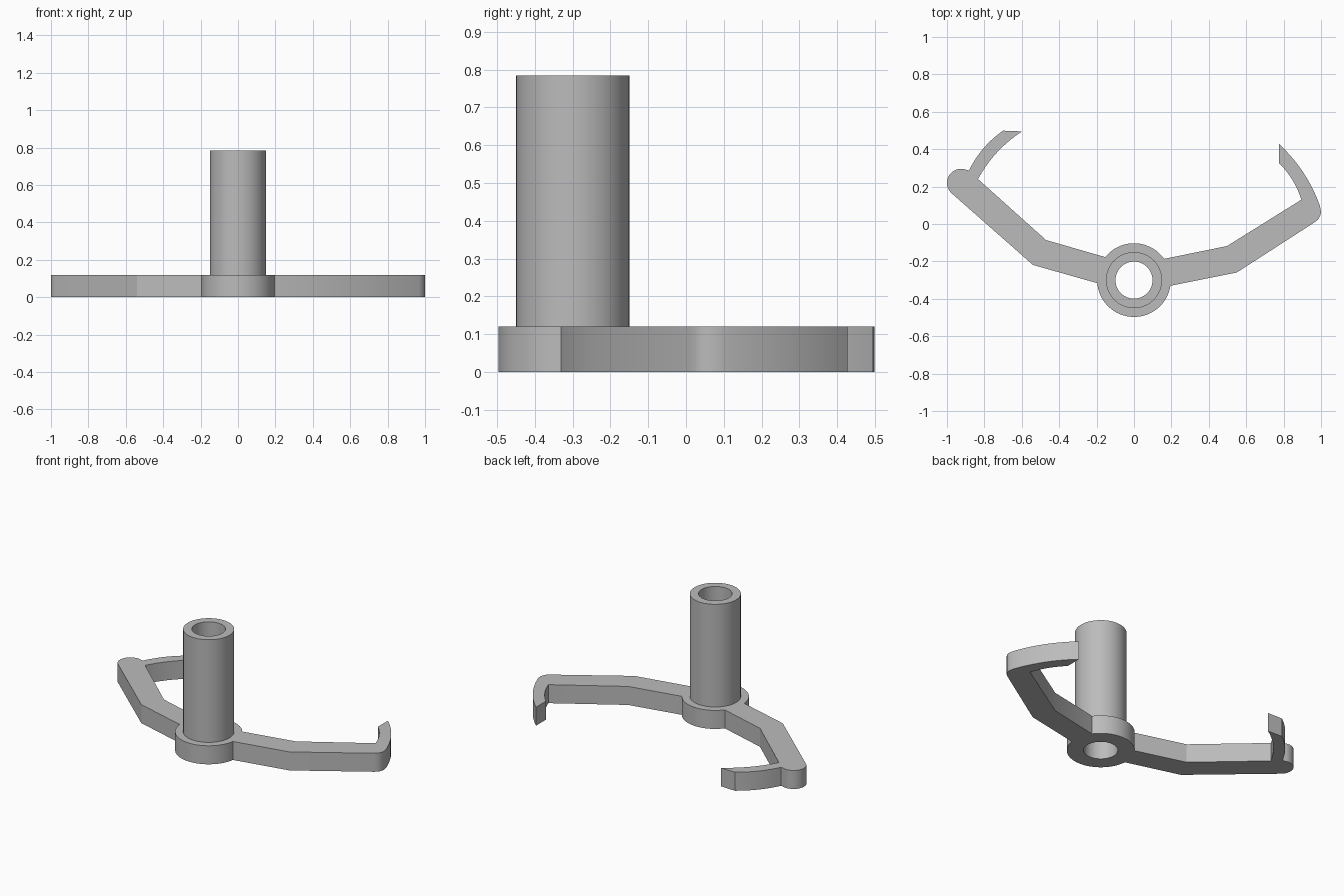
import bpy, bmesh
from math import cos, sin, pi, atan2, radians
from mathutils import Vector

cube = bpy.data.objects.get("Cube")
if cube:
    bpy.data.objects.remove(cube, do_unlink=True)

HUB = Vector((0, -0.3))
HUB_R, TUBE_R, BORE_R = 0.197, 0.15, 0.099
PLATE_H, TOP = 0.12, 0.785

grey = bpy.data.materials.new("plain grey")
grey.use_nodes = True
colour = (0.5, 0.5, 0.5, 1)
grey.diffuse_color = colour
grey.node_tree.nodes["Principled BSDF"].inputs["Base Color"].default_value = colour


def arc(centre, r, a0, a1, n):
    """Points on a circle from angle a0 to a1."""
    return [Vector((centre[0] + r * cos(a0 + (a1 - a0) * i / n),
                    centre[1] + r * sin(a0 + (a1 - a0) * i / n))) for i in range(n + 1)]


def bow(p, q, sag, n=10):
    """Shallow curve from p to q, bulging left of the direction of travel."""
    p, q = Vector(p), Vector(q)
    d = (q - p).normalized()
    side = Vector((-d.y, d.x))
    return [p.lerp(q, i / n) + side * sag * 4 * (i / n) * (1 - i / n) for i in range(n + 1)]


def hub_angle(p):
    d = Vector(p) - HUB
    return atan2(d.y, d.x)


def finish(ob):
    """Merge seams, fix normals, smooth the round walls and colour the part."""
    bm = bmesh.new()
    bm.from_mesh(ob.data)
    bmesh.ops.remove_doubles(bm, verts=bm.verts, dist=0.0001)
    bmesh.ops.recalc_face_normals(bm, faces=bm.faces)
    bm.to_mesh(ob.data)
    bm.free()
    ob.data.materials.clear()
    ob.data.materials.append(grey)
    bpy.ops.object.select_all(action='DESELECT')
    ob.select_set(True)
    bpy.context.view_layer.objects.active = ob
    bpy.ops.object.shade_smooth_by_angle(angle=radians(25))


# Where the arms meet the hub
left_low, left_high = (0.193, -0.33), (0.16, -0.187)
right_low, right_high = (-0.193, -0.316), (-0.155, -0.176)

# Outline of the hub, both bent arms and their hooked claws, anticlockwise
outline = arc(HUB, HUB_R, hub_angle(right_low) + 2 * pi * (hub_angle(right_low) < 0),
              hub_angle(left_low) + 2 * pi, 32)
outline += [(0.55, -0.259)]
outline += [(0.967, 0.01), (0.983, 0.023), (0.995, 0.042), (1.0, 0.064), (0.996, 0.088)]
outline += bow((0.993, 0.1), (0.775, 0.428), -0.024)
outline += bow((0.775, 0.326), (0.895, 0.13), 0.014)
outline += [(0.497, -0.118)]
outline += arc(HUB, HUB_R, hub_angle(left_high), hub_angle(right_high), 24)
outline += [(-0.47, -0.086)]
outline += bow((-0.834, 0.24), (-0.599, 0.495), 0.022)
outline += bow((-0.70, 0.499), (-0.882, 0.287), -0.018)
outline += arc((-0.925, 0.22), 0.075, radians(65), radians(228), 16)
outline += [(-0.54, -0.219)]

# Flat plate: filled outline with a round bore, thickened
curve = bpy.data.curves.new("clamp_plate", 'CURVE')
curve.dimensions, curve.fill_mode = '2D', 'BOTH'
curve.extrude = PLATE_H / 2
for loop in (outline, arc(HUB, BORE_R, 0, 2 * pi, 48)[:-1]):
    spline = curve.splines.new('POLY')
    spline.points.add(len(loop) - 1)
    for point, p in zip(spline.points, loop):
        point.co = (p[0], p[1], PLATE_H / 2, 1)
    spline.use_cyclic_u = True
helper = bpy.data.objects.new("plate_outline", curve)
bpy.context.collection.objects.link(helper)
bpy.context.view_layer.update()
mesh = bpy.data.meshes.new_from_object(
    helper.evaluated_get(bpy.context.evaluated_depsgraph_get()))
bpy.data.objects.remove(helper, do_unlink=True)
plate = bpy.data.objects.new("hub_and_hooked_arms", mesh)
bpy.context.collection.objects.link(plate)
finish(plate)

# Upright tube: profile turned around the bore
mesh = bpy.data.meshes.new("upright_tube")
bm = bmesh.new()
profile = [bm.verts.new((r, HUB.y, z)) for r, z in
           ((BORE_R, PLATE_H), (BORE_R, TOP), (TUBE_R, TOP), (TUBE_R, PLATE_H))]
edges = [bm.edges.new(pair) for pair in zip(profile, profile[1:])]
bmesh.ops.spin(bm, geom=profile + edges, cent=(0, HUB.y, 0), axis=(0, 0, 1),
               angle=2 * pi, steps=48)
bm.to_mesh(mesh)
bm.free()
tube = bpy.data.objects.new("upright_tube", mesh)
bpy.context.collection.objects.link(tube)
finish(tube)
